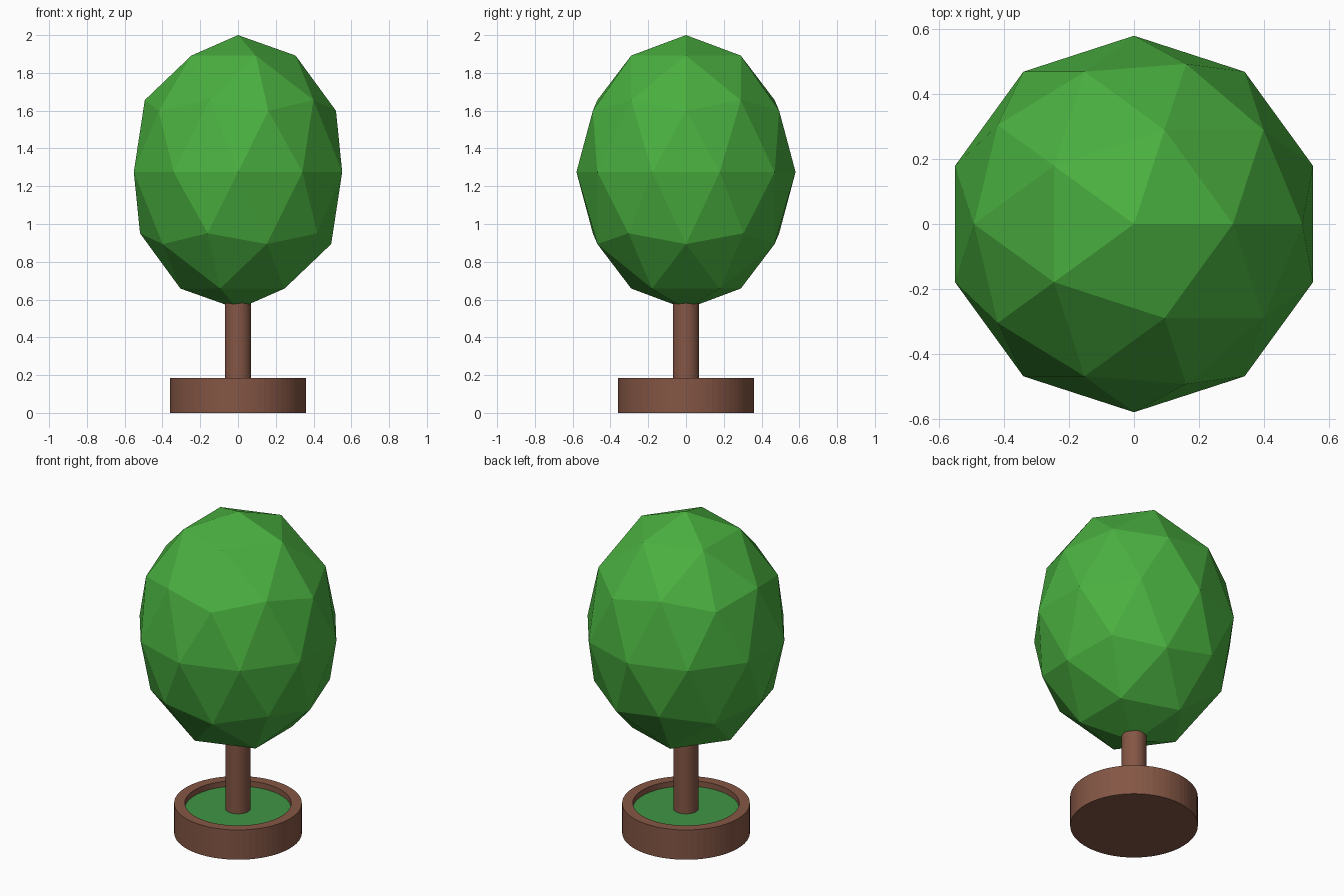
import bpy
import math

cube = bpy.data.objects.get("Cube")
if cube:
    bpy.data.objects.remove(cube, do_unlink=True)


def make_material(name, srgb):
    linear = [((c + 0.055) / 1.055) ** 2.4 for c in srgb]
    mat = bpy.data.materials.new(name)
    mat.use_nodes = True
    mat.diffuse_color = (*linear, 1)
    bsdf = mat.node_tree.nodes["Principled BSDF"]
    bsdf.inputs["Base Color"].default_value = (*linear, 1)
    bsdf.inputs["Roughness"].default_value = 0.8
    return mat


def finish(obj, name, mat):
    obj.name = obj.data.name = name
    obj.data.materials.append(mat)
    return obj


def lathe(name, profile, segments, mat):
    """Spin a profile of (radius, height) around z; the open ends are capped."""
    verts = [(r * math.cos(a), r * math.sin(a), z)
             for r, z in profile
             for a in (math.tau * i / segments for i in range(segments))]
    faces = [tuple(reversed(range(segments)))]
    for k in range(len(profile) - 1):
        low, high = k * segments, (k + 1) * segments
        for i in range(segments):
            j = (i + 1) % segments
            faces.append((low + i, low + j, high + j, high + i))
    faces.append(tuple(range(len(verts) - segments, len(verts))))
    mesh = bpy.data.meshes.new(name)
    mesh.from_pydata(verts, [], faces)
    obj = bpy.data.objects.new(name, mesh)
    bpy.context.collection.objects.link(obj)
    return finish(obj, name, mat)


leaf_green = make_material("leaf_green", (0.29, 0.69, 0.25))
grass_green = make_material("grass_green", (0.25, 0.58, 0.27))
bark_brown = make_material("bark_brown", (0.52, 0.34, 0.27))

SOIL = 0.15

# Round planter with a raised rim
lathe("planter", [(0.36, 0), (0.36, 0.185), (0.30, 0.185), (0.30, SOIL - 0.03)],
      64, bark_brown)

# Grass disc inside the rim
lathe("grass", [(0.30, SOIL - 0.02), (0.30, SOIL)], 64, grass_green)

# Trunk reaching into the crown
lathe("trunk", [(0.07, SOIL - 0.01), (0.07, 0.75)], 32, bark_brown)

# Faceted egg-shaped crown
bpy.ops.mesh.primitive_ico_sphere_add(subdivisions=2, radius=1, location=(0, 0, 1.275))
crown = finish(bpy.context.object, "crown", leaf_green)
crown.scale = (0.58, 0.58, 0.725)
bpy.ops.object.transform_apply(location=False, rotation=False, scale=True)
